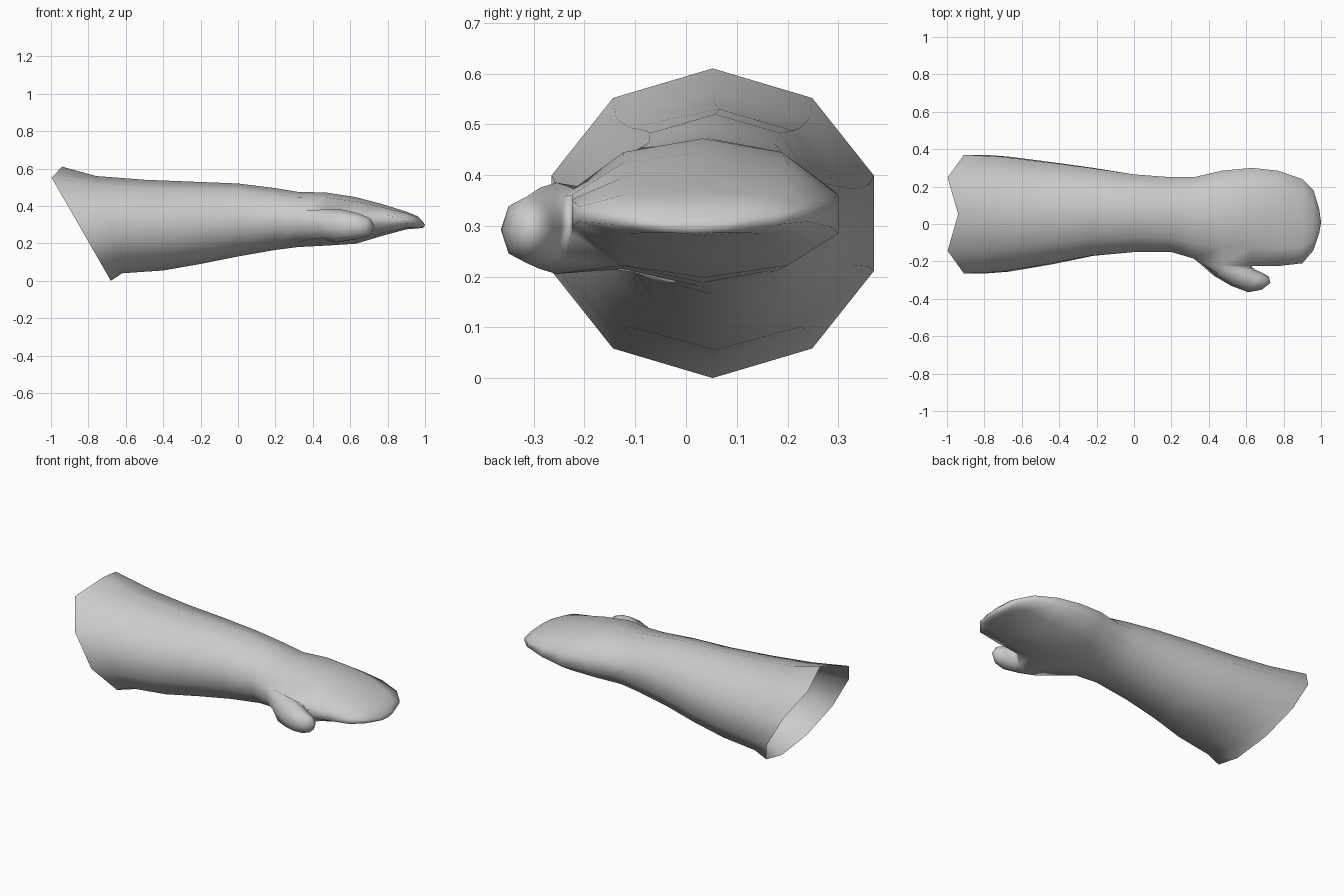
import bpy
import bmesh
from math import cos, sin, radians
from mathutils import Vector

default_cube = bpy.data.objects.get("Cube")
if default_cube:
    bpy.data.objects.remove(default_cube, do_unlink=True)

SIDES = 10


def make_material(name, colour):
    mat = bpy.data.materials.new(name)
    mat.use_nodes = True
    mat.diffuse_color = colour
    mat.node_tree.nodes["Principled BSDF"].inputs["Base Color"].default_value = colour
    return mat


def arm_ring(bm, x_top, x_bottom, y_min, y_max, z_min, z_max):
    """Ten-sided cross-section, starting at the top and going round by +y."""
    ring = []
    for k in range(SIDES):
        angle = radians(90 - k * 360 / SIDES)
        across = cos(angle) / cos(radians(18))
        up = (sin(angle) + 1) / 2
        ring.append(bm.verts.new((
            x_bottom + (x_top - x_bottom) * up,
            (y_min + y_max) / 2 + across * (y_max - y_min) / 2,
            z_min + (z_max - z_min) * up)))
    return ring


def thumb_ring(bm, x, y, z, half_width, half_height, turn):
    """Eight-sided cross-section in an upright plane turned about z."""
    side = Vector((cos(radians(turn)), sin(radians(turn)), 0))
    ring = []
    for k in range(8):
        angle = radians(225 - k * 45)
        offset = side * half_width * cos(angle)
        offset.z = half_height * sin(angle)
        ring.append(bm.verts.new(Vector((x, y, z)) + offset))
    return ring


def bridge(bm, first, second, skip=()):
    count = len(first)
    for k in range(count):
        if k not in skip:
            n = (k + 1) % count
            bm.faces.new((first[k], first[n], second[n], second[k]))


def close_tip(bm, ring, point):
    tip = bm.verts.new(point)
    for k, vert in enumerate(ring):
        bm.faces.new((vert, ring[(k + 1) % len(ring)], tip))


# Sleeve, wrist and hand: x at top, x at bottom, y range, z range
sections = [
    (-1.03, -.68, -.265, .37, 0, .61),
    (-.76, -.62, -.255, .36, .04, .56),
    (-.5, -.4, -.215, .33, .055, .54),
    (-.25, -.2, -.17, .3, .09, .53),
    (0, 0, -.15, .265, .13, .52),
    (.2, .2, -.15, .25, .165, .495),
    (.32, .32, -.185, .25, .18, .475),
    (.47, .47, -.22, .285, .188, .472),
    (.63, .63, -.225, .3, .198, .447),
    (.77, .77, -.225, .285, .24, .41),
    (.9, .9, -.21, .24, .275, .37),
    (.96, .96, -.14, .18, .28, .345),
    (.99, .99, -.05, .08, .283, .315),
]
THUMB_START = 6

bm = bmesh.new()
rings = [arm_ring(bm, *section) for section in sections]
rings[0][0].co.x += .09  # notch at the top of the open cuff
for i in range(len(rings) - 1):
    hole = (6, 7) if i in (THUMB_START, THUMB_START + 1) else ()
    bridge(bm, rings[i], rings[i + 1], hole)
close_tip(bm, rings[-1], (1, .01, .297))

# Thumb grown out of the opening in the side of the hand
back, middle, front = rings[THUMB_START:THUMB_START + 3]
root = [back[6], back[7], back[8], middle[8], front[8], front[7], front[6], middle[6]]
bm.verts.remove(middle[7])
thumb_sections = [
    (.53, -.255, .295, .105, .09, 12),
    (.585, -.288, .295, .078, .08, 33),
    (.648, -.313, .292, .064, .066, 54),
    (.7, -.316, .29, .041, .047, 62),
]
previous = root
for section in thumb_sections:
    ring = thumb_ring(bm, *section)
    bridge(bm, previous, ring)
    previous = ring
close_tip(bm, previous, (.73, -.315, .29))

bmesh.ops.recalc_face_normals(bm, faces=bm.faces[:])
for face in bm.faces:
    face.smooth = True

mesh = bpy.data.meshes.new("mitten_arm")
bm.to_mesh(mesh)
bm.free()
mesh.materials.append(make_material("plain_grey", (.6, .6, .6, 1)))
arm = bpy.data.objects.new("mitten_arm", mesh)
bpy.context.collection.objects.link(arm)
